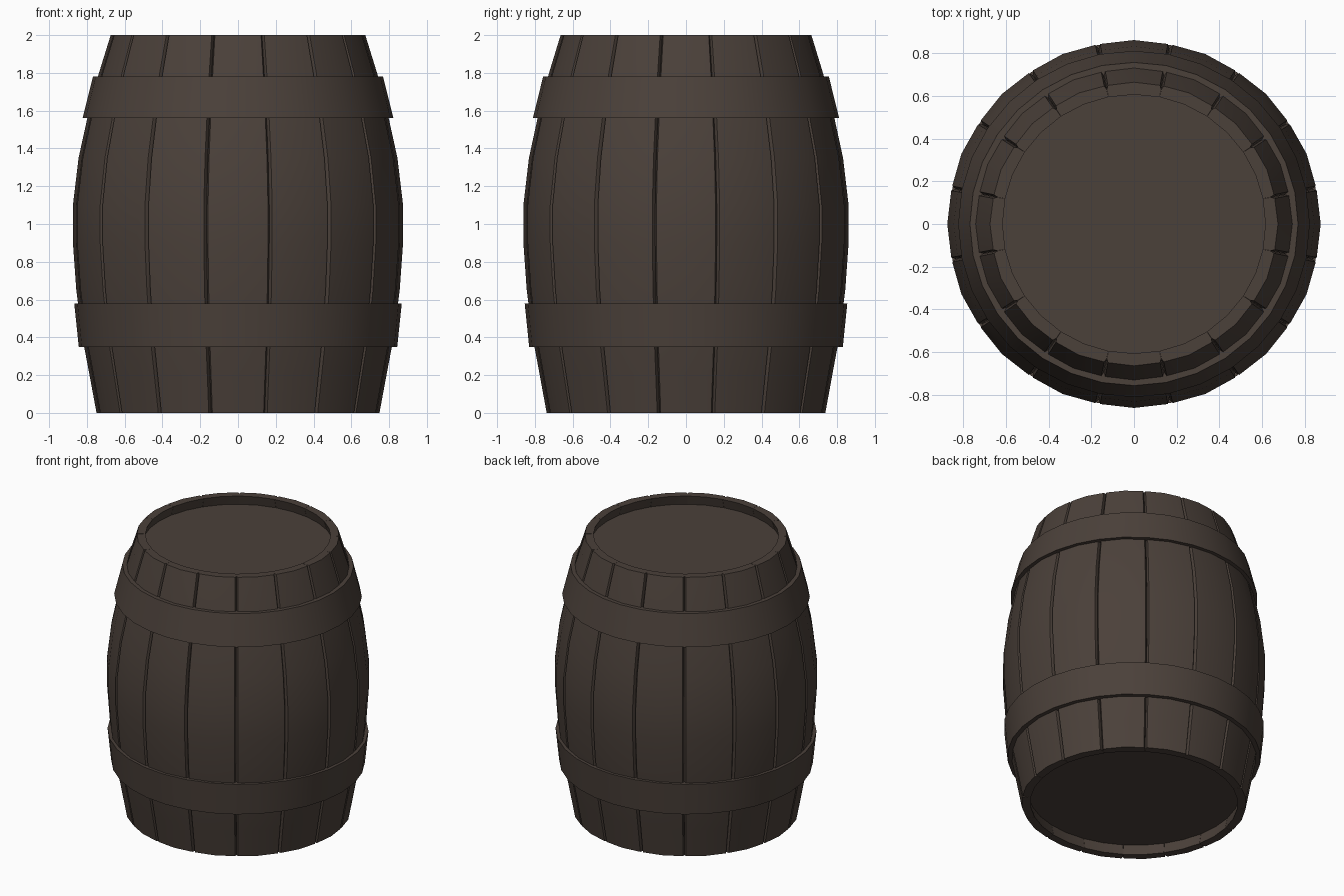
import bpy, bmesh, math

if "Cube" in bpy.data.objects:
    bpy.data.objects.remove(bpy.data.objects["Cube"])

wood = bpy.data.materials.new("dark brown wood")
wood.diffuse_color = (0.070, 0.052, 0.042, 1)
wood.use_nodes = True
wood.node_tree.nodes["Principled BSDF"].inputs["Base Color"].default_value = wood.diffuse_color
YS = 0.985          # barrel is very slightly narrower front to back
N = 16              # staves

# outer profile (z, radius)
PROFILE = [(0, .745), (.2, .782), (.4, .82), (.65, .852), (.9, .87), (1.1, .87),
           (1.35, .84), (1.6, .785), (1.8, .732), (2, .67)]


def finish(name, bm, angle=30):
    bmesh.ops.recalc_face_normals(bm, faces=bm.faces)
    me = bpy.data.meshes.new(name)
    bm.to_mesh(me)
    bm.free()
    ob = bpy.data.objects.new(name, me)
    bpy.context.collection.objects.link(ob)
    me.materials.append(wood)
    bpy.ops.object.select_all(action='DESELECT')
    ob.select_set(True)
    bpy.context.view_layer.objects.active = ob
    bpy.ops.object.shade_smooth_by_angle(angle=math.radians(angle))
    return ob


def pt(r, a, z):
    return (r * math.cos(a), r * math.sin(a) * YS, z)


# staves: bowed planks with chamfered long edges
COLS = [(-11.2, -.055), (-11.2, -.018), (-10.5, 0), (0, .004), (10.5, 0), (11.2, -.018),
        (11.2, -.055), (0, -.055)]
bm = bmesh.new()
for i in range(N):
    mid = 360 / N * i
    rows = [[bm.verts.new(pt(r + d, math.radians(mid + a), z)) for a, d in COLS]
            for z, r in PROFILE]
    k = len(COLS)
    for lo, hi in zip(rows, rows[1:]):
        for j in range(k):
            bm.faces.new((lo[j], lo[(j + 1) % k], hi[(j + 1) % k], hi[j]))
    bm.faces.new(rows[0])
    bm.faces.new(rows[-1])
finish("staves", bm)


# solid of revolution from a closed section, or a disc when solid
def ring(name, section, seg=32):
    bm = bmesh.new()
    rows = [[bm.verts.new(pt(r, math.tau * i / seg, z)) for i in range(seg)]
            for r, z in section]
    k = len(rows)
    for j in range(k):
        a, b = rows[j], rows[(j + 1) % k]
        for i in range(seg):
            n = (i + 1) % seg
            bm.faces.new((a[i], a[n], b[n], b[i]))
    return finish(name, bm)


# hoops
ring("lower_hoop", [(.79, .35), (.843, .35), (.867, .58), (.81, .58)])
ring("upper_hoop", [(.77, 1.56), (.823, 1.56), (.768, 1.78), (.71, 1.78)])

# recessed heads
for name, r, z in (("top_head", .655, 1.93), ("bottom_head", .73, .08)):
    bm = bmesh.new()
    bmesh.ops.create_cone(bm, cap_ends=True, segments=32, radius1=r, radius2=r, depth=.04)
    for v in bm.verts:
        v.co.y *= YS
        v.co.z += z - .02 if name == "top_head" else z + .02
    finish(name, bm)
